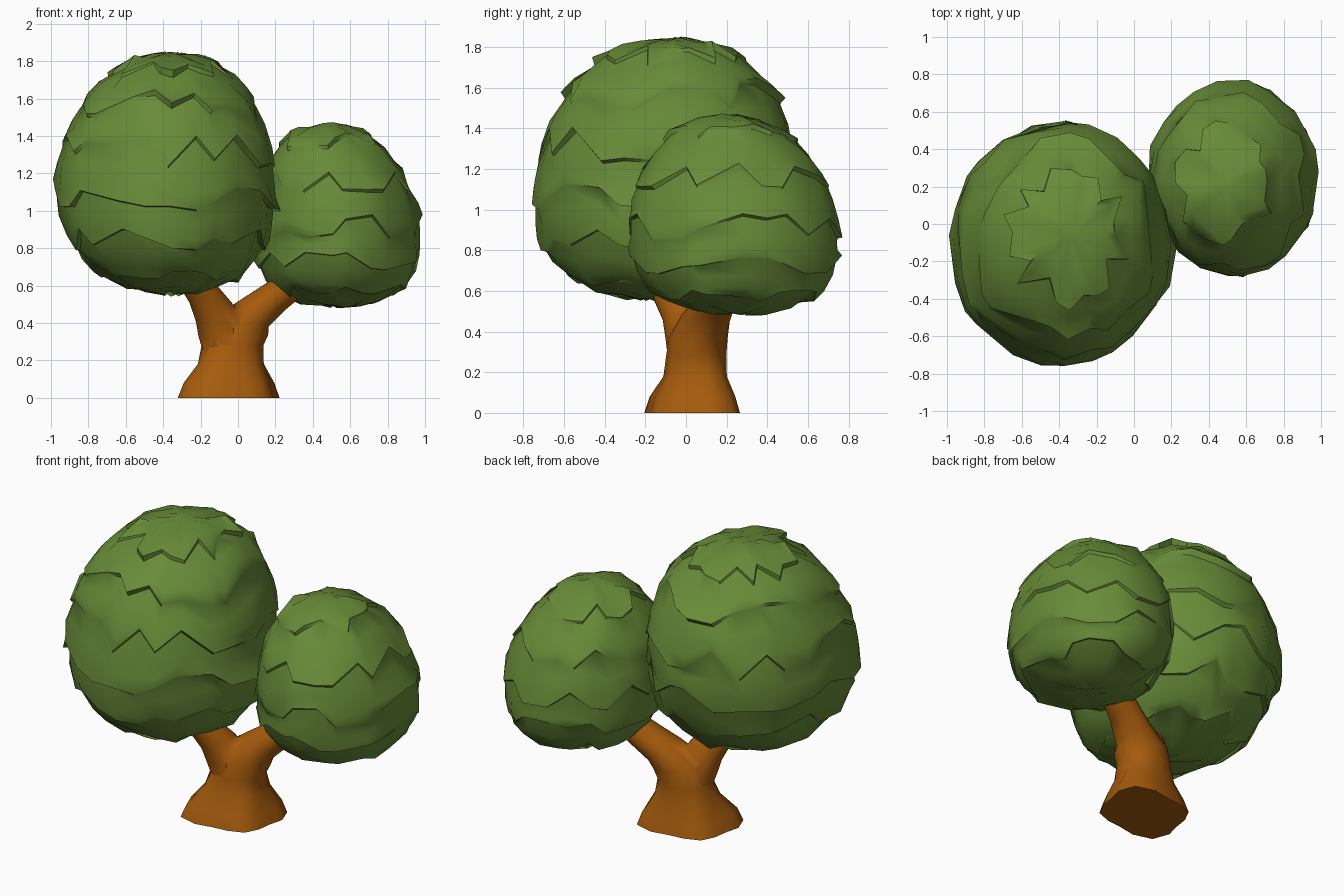
import bpy, bmesh, math, random
from mathutils import Vector, noise

if "Cube" in bpy.data.objects:
    bpy.data.objects.remove(bpy.data.objects["Cube"])

random.seed(11)


def material(name, rgb):
    m = bpy.data.materials.new(name)
    m.diffuse_color = (*rgb, 1)
    m.use_nodes = True
    m.node_tree.nodes["Principled BSDF"].inputs["Base Color"].default_value = m.diffuse_color
    return m


leaf = material("leaf green", (0.138, 0.258, 0.040))
bark = material("bark brown", (0.375, 0.104, 0.004))


def finish(name, bm, mat, angle):
    bmesh.ops.recalc_face_normals(bm, faces=bm.faces)
    me = bpy.data.meshes.new(name)
    bm.to_mesh(me)
    bm.free()
    ob = bpy.data.objects.new(name, me)
    bpy.context.collection.objects.link(ob)
    me.materials.append(mat)
    bpy.ops.object.select_all(action='DESELECT')
    ob.select_set(True)
    bpy.context.view_layer.objects.active = ob
    bpy.ops.object.shade_smooth_by_angle(angle=math.radians(angle))
    return ob


def loft(bm, rings):
    """Join rings of points into a closed skin."""
    vs = [[bm.verts.new(p) for p in r] for r in rings]
    n = len(vs[0])
    for a, b in zip(vs, vs[1:]):
        for i in range(n):
            j = (i + 1) % n
            bm.faces.new((a[i], a[j], b[j], b[i]))
    bm.faces.new(vs[0])
    bm.faces.new(vs[-1])


# Leaf crown: one skin stepped into tiers of leaf clumps with ragged, fading rims
def crown(name, centre, radii, down, flat, lean_up, lean_down, rims, n, seed):
    c = Vector(centre)

    def point(theta, phi, k):
        s, co = math.sin(theta), math.cos(theta)
        p = 2.0 if co > 0 else flat
        r = (s ** p + abs(co) ** p) ** (-1 / p)
        x, y, z = r * s * math.cos(phi), r * s * math.sin(phi), r * co
        d = Vector((x, y, z))
        k += 0.025 * noise.noise(d * 4 + Vector((seed, 0, 0)))
        h, lean = (radii[2], lean_up) if z > 0 else (down, lean_down)
        lx, ly = lean[0] * abs(z), lean[1] * abs(z)
        return c + Vector((x * radii[0] + lx, y * radii[1] + ly, z * h)) * k

    phis = [2 * math.pi * (i + random.uniform(-0.3, 0.3)) / n for i in range(n)]
    top = [math.radians(5)] * n
    rings = []
    for li, rim in enumerate(rims):
        last = li == len(rims) - 1
        # long leaf clumps alternate with notches; the step fades in places
        edge = [math.radians(rim + (0 if last else random.choice((-7, -5, 0, 3, 5, 6))))
                for _ in phis]
        step = [0.2 if last else max(0.15, min(1, 0.6 + 1.4 * noise.noise(
            Vector((math.cos(a) * 1.3, math.sin(a) * 1.3, rim * 0.37 + seed))))) for a in phis]
        for f in (0, 0.4, 0.75, 1):
            rings.append([point(t + (e - t) * f, a,
                                0.965 + 0.04 * f * f * s
                                + (0.3 + 0.7 * f) * random.uniform(-0.02, 0.02))
                          for t, e, a, s in zip(top, edge, phis, step)])
        top = [e + 0.015 for e in edge]
    bm = bmesh.new()
    loft(bm, rings)
    return finish(name, bm, leaf, 45)


crown("large_crown", (-0.395, -0.105, 1.14), (0.605, 0.66, 0.735), 0.60, 2.3,
      (0.05, 0.05), (0.05, -0.06), (30, 54, 76, 98, 118, 140, 175), 24, 3.1)
crown("small_crown", (0.535, 0.24, 0.885), (0.462, 0.53, 0.605), 0.41, 2.6,
      (-0.05, -0.03), (0.0, 0.02), (34, 62, 88, 112, 136, 175), 22, 8.4)


# Tapering limb: stations are (x, y, z, radius x, radius y, tilt, root flare)
def limb(stations, n=16):
    bm = bmesh.new()
    rings = []
    for x, y, z, rx, ry, tilt, flare in stations:
        t = math.radians(tilt)
        ring = []
        for i in range(n):
            a = 2 * math.pi * i / n
            k = 1 + flare * (math.sin(2 * a) - math.cos(4 * a))
            u, v = rx * k * math.cos(a), ry * k * math.sin(a)
            ring.append((x + u * math.cos(t), y + v, z - u * math.sin(t)))
        rings.append(ring)
    loft(bm, rings)
    return bm


trunk = finish("trunk", limb([
    (-0.05, 0.03, 0.00, 0.275, 0.238, 0, 0.10),
    (-0.048, 0.032, 0.08, 0.245, 0.213, 0, 0.10),
    (-0.038, 0.045, 0.18, 0.185, 0.163, 0, 0.05),
    (-0.03, 0.05, 0.28, 0.165, 0.148, 0, 0),
    (0.00, 0.06, 0.37, 0.165, 0.145, 12, 0),
    (0.085, 0.09, 0.45, 0.105, 0.125, 42, 0),
    (0.20, 0.14, 0.54, 0.088, 0.105, 55, 0),
    (0.32, 0.175, 0.63, 0.080, 0.085, 55, 0),
    (0.42, 0.205, 0.70, 0.060, 0.060, 55, 0)]), bark, 60)

branch = finish("left_branch", limb([
    (-0.05, 0.04, 0.24, 0.135, 0.125, 0, 0),
    (-0.085, 0.02, 0.36, 0.130, 0.120, -14, 0),
    (-0.13, -0.01, 0.46, 0.108, 0.105, -28, 0),
    (-0.19, -0.07, 0.56, 0.086, 0.088, -36, 0),
    (-0.26, -0.13, 0.65, 0.074, 0.074, -38, 0),
    (-0.31, -0.16, 0.72, 0.055, 0.055, -38, 0)]), bark, 60)

# Merge the branch into the trunk
mod = trunk.modifiers.new("join", 'BOOLEAN')
mod.operation = 'UNION'
mod.solver = 'EXACT'
mod.object = branch
bpy.context.view_layer.objects.active = trunk
bpy.ops.object.modifier_apply(modifier="join")
bpy.data.objects.remove(branch)
